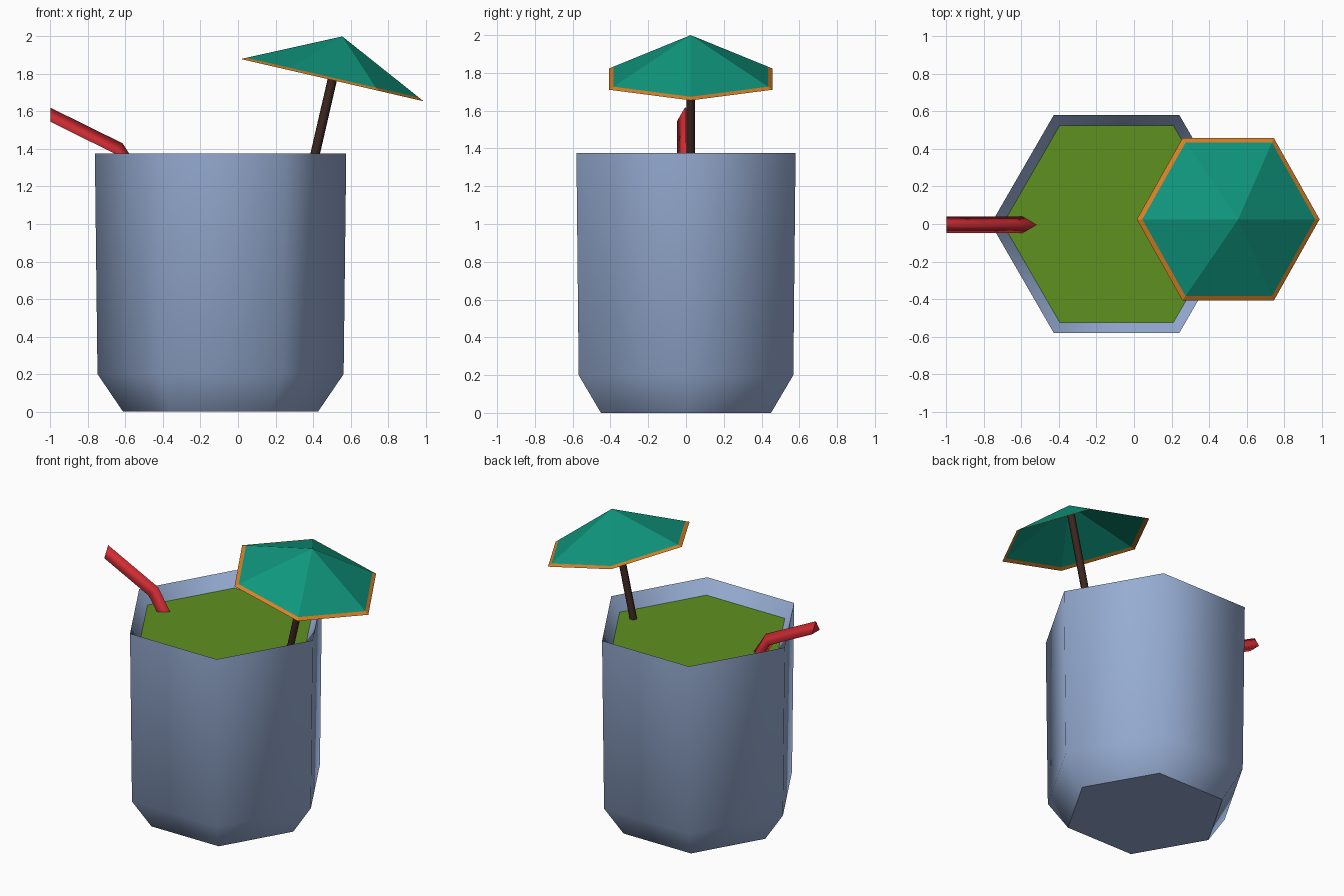
import bpy, bmesh, math
from mathutils import Matrix, Vector

if "Cube" in bpy.data.objects:
    bpy.data.objects.remove(bpy.data.objects["Cube"])


def material(name, rgb):
    m = bpy.data.materials.new(name)
    m.diffuse_color = (*rgb, 1)
    m.use_nodes = True
    m.node_tree.nodes["Principled BSDF"].inputs["Base Color"].default_value = m.diffuse_color
    return m


GLASS = material("blue_grey", (0.305, 0.413, 0.645))
DRINK = material("lime_green", (0.114, 0.283, 0.0144))
TEAL = material("teal", (0.005, 0.305, 0.205))
ORANGE = material("orange", (0.68, 0.223, 0.021))
RED = material("red", (0.645, 0.026, 0.034))
BROWN = material("dark_brown", (0.045, 0.019, 0.014))


def ring(r, z, n=6):
    return [Vector((r * math.cos(math.tau * i / n), r * math.sin(math.tau * i / n), z))
            for i in range(n)]


def loft(name, rings, mats, matrix=Matrix(), cap_start=False, cap_end=False,
         smooth=False, sharp_rings=()):
    """Skin rings of points; one-point rings become a tip."""
    bm = bmesh.new()
    vs = [[bm.verts.new(matrix @ p) for p in r] for r in rings]
    n = len(vs[0])
    for k, (a, b) in enumerate(zip(vs, vs[1:])):
        for i in range(n):
            j = (i + 1) % n
            quad = [a[i], a[j], b[0]] if len(b) == 1 else [a[i], a[j], b[j], b[i]]
            f = bm.faces.new(quad)
            f.material_index = min(k, len(mats) - 1)
            f.smooth = smooth
    if cap_start:
        bm.faces.new(vs[0][::-1])
    if cap_end:
        bm.faces.new(vs[-1])
    for k in sharp_rings:
        for i in range(n):
            bm.edges.get((vs[k][i], vs[k][(i + 1) % n])).smooth = False
    me = bpy.data.meshes.new(name)
    bm.to_mesh(me)
    bm.free()
    for m in mats:
        me.materials.append(m)
    ob = bpy.data.objects.new(name, me)
    bpy.context.collection.objects.link(ob)
    return ob


# Six-sided cup: base, chamfer, wall, thin rim, inner wall down to the drink
cup_pos = Matrix.Translation((-0.093, 0, 0))
LEVEL = 1.28
loft("cup", [ring(0.52, 0), ring(0.656, 0.2), ring(0.67, 1.375), ring(0.606, LEVEL)],
     [GLASS], cup_pos, cap_start=True, smooth=True, sharp_rings=(0, 2))

# Drink surface
loft("drink", [ring(0.606, LEVEL), [Vector((0, 0, LEVEL))]], [DRINK], cup_pos)


# Bent straw with a triangular section: ridge point and two base points (x, z)
def straw_ring(ridge, base):
    y, half = -0.004, 0.043
    return [Vector((ridge[0], y, ridge[1])),
            Vector((base[0], y + half, base[1])),
            Vector((base[0], y - half, base[1]))]


loft("straw", [straw_ring((-0.51, 1.265), (-0.583, 1.265)),
               straw_ring((-0.615, 1.43), (-0.657, 1.375)),
               straw_ring((-1.0, 1.62), (-1.0, 1.545))],
     [RED], cap_start=True, cap_end=True, smooth=True, sharp_rings=(0, 2))

# Tilted paper umbrella: canopy with orange trim, and its stick
tilt = Matrix.Translation((0.502, 0.025, 1.767)) @ Matrix.Rotation(math.radians(13), 4, 'Y')
R, H, TRIM = 0.5, 0.239, 0.055
loft("umbrella_canopy", [ring(R, 0), ring(R * (1 - TRIM), H * TRIM), [Vector((0, 0, H))]],
     [ORANGE, TEAL], tilt)
loft("umbrella_stick", [ring(0.025, -0.51), ring(0.025, H - 0.015)], [BROWN], tilt,
     cap_start=True, cap_end=True, smooth=True, sharp_rings=(0, 1))
